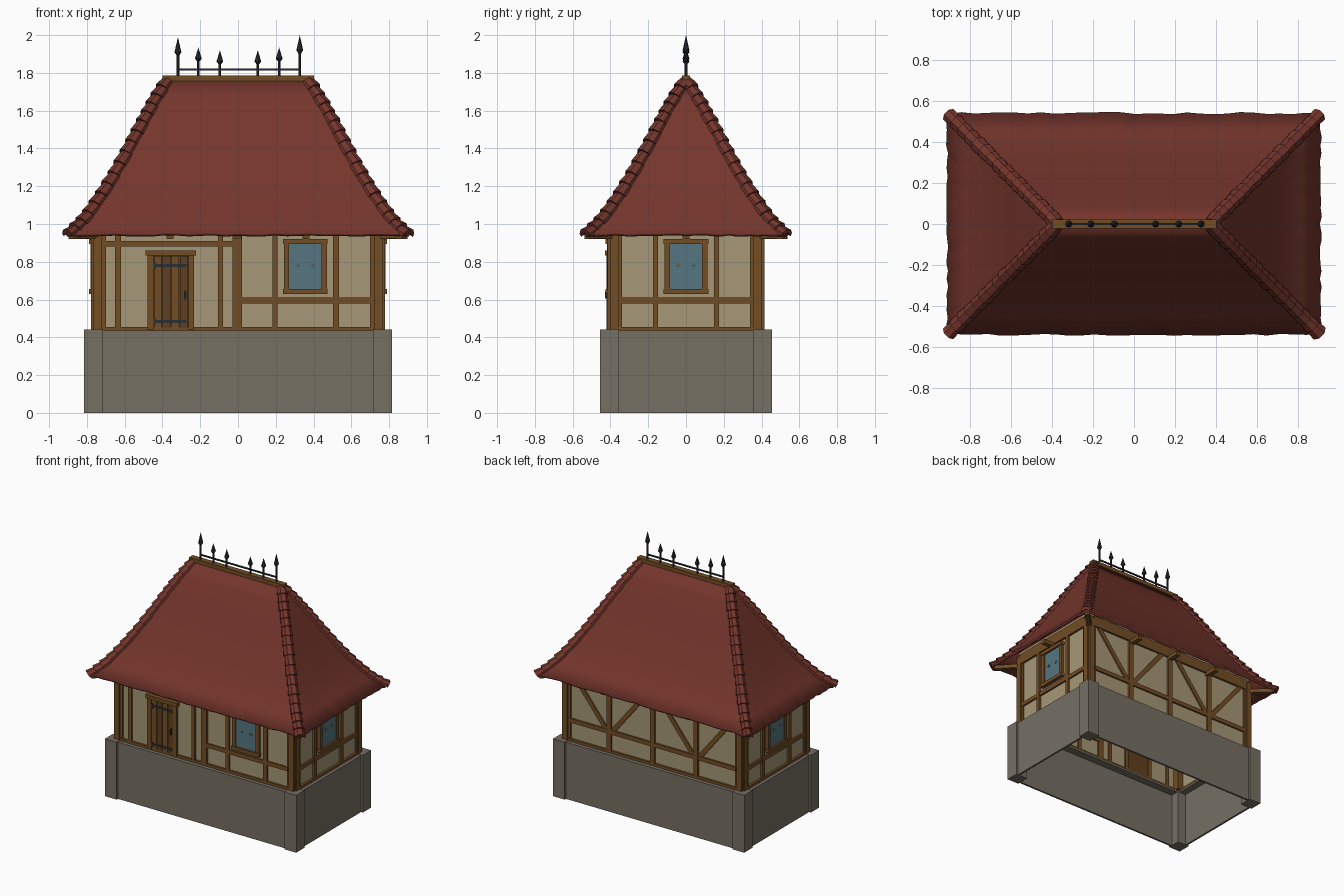
import bpy, bmesh, math, random
from mathutils import Vector, Matrix

if "Cube" in bpy.data.objects:
    bpy.data.objects.remove(bpy.data.objects["Cube"])

random.seed(4)


def mat(name, r, g, b):
    m = bpy.data.materials.new(name)
    m.diffuse_color = (r, g, b, 1)
    m.use_nodes = True
    m.node_tree.nodes["Principled BSDF"].inputs["Base Color"].default_value = m.diffuse_color
    return m


ROOF = mat("red roof tile", .175, .036, .025)
STONE = mat("grey stone", .18, .16, .127)
PLASTER = mat("cream plaster", .38, .31, .185)
WOOD = mat("timber brown", .17, .075, .018)
DOOR = mat("dark door wood", .115, .05, .014)
GLASS = mat("blue glass", .09, .18, .22)
IRON = mat("dark iron", .026, .028, .034)


def finish(name, bm, m):
    bmesh.ops.recalc_face_normals(bm, faces=bm.faces)
    me = bpy.data.meshes.new(name)
    bm.to_mesh(me)
    bm.free()
    me.materials.append(m)
    ob = bpy.data.objects.new(name, me)
    bpy.context.collection.objects.link(ob)
    return ob


def box(name, x0, x1, y0, y1, z0, z1, m):
    bm = bmesh.new()
    M = Matrix.Translation(((x0 + x1) / 2, (y0 + y1) / 2, (z0 + z1) / 2))
    bmesh.ops.create_cube(bm, size=1, matrix=M @ Matrix.Diagonal((x1 - x0, y1 - y0, z1 - z0, 1)))
    return finish(name, bm, m)


def strut(name, p, q, across, w, d, m):
    # beam from p to q; d is its size along the "across" axis
    p, q, a = Vector(p), Vector(q), Vector(across)
    x = (q - p).normalized()
    R = Matrix((x, a, x.cross(a))).transposed().to_4x4()
    bm = bmesh.new()
    bmesh.ops.create_cube(bm, size=1, matrix=Matrix.Translation((p + q) / 2) @ R
                          @ Matrix.Diagonal(((q - p).length, d, w, 1)))
    return finish(name, bm, m)


HALF = {"front": .412, "back": .412, "left": .775, "right": .775}


def part(name, side, u0, u1, z0, z1, m=WOOD, out=0.0, depth=.035):
    # block on one wall: u along the wall, out = how far it stands proud
    o = HALF[side] + out
    s = -1 if side in ("front", "left") else 1
    a, b = sorted((s * o, s * (o - depth)))
    if side in ("front", "back"):
        return box(name, u0, u1, a, b, z0, z1, m)
    return box(name, a, b, u0, u1, z0, z1, m)


def window(side, c):
    part("window_glass", side, c - .09, c + .09, .655, .9, GLASS, -.002, .03)
    for s in (-1, 1):
        part("window_jamb", side, c + s * .1 - .014, c + s * .1 + .014, .65, .9, WOOD, .006, .04)
        u = c + s * .04
        part("window_cross", side, u - .012, u + .012, .778, .782, WOOD, .001, .006)
        part("window_cross", side, u - .002, u + .002, .768, .792, WOOD, .001, .006)
    part("window_sill", side, c - .118, c + .118, .63, .657, WOOD, .013, .05)
    part("window_lintel", side, c - .118, c + .118, .893, .92, WOOD, .013, .05)


# stone base: thin walls, top ledge and corner blocks
for s in (-1, 1):
    box("base_long_wall", -.8, .8, *sorted((s * .425, s * .44)), 0, .435, STONE)
    box("base_short_wall", *sorted((s * .785, s * .8)), -.44, .44, 0, .435, STONE)
    box("base_long_ledge", -.8, .8, *sorted((s * .365, s * .44)), .42, .436, STONE)
    box("base_short_ledge", *sorted((s * .73, s * .8)), -.44, .44, .42, .436, STONE)
    for t in (-1, 1):
        box("base_corner", *sorted((s * .715, s * .815)), *sorted((t * .355, t * .455)), 0, .442, STONE)

# plaster walls, corner posts
for s in (-1, 1):
    box("plaster_long", -.757, .757, *sorted((s * .386, s * .396)), .43, 1.05, PLASTER)
    box("plaster_short", *sorted((s * .748, s * .758)), -.39, .39, .43, 1.05, PLASTER)
    for t in (-1, 1):
        box("corner_post", *sorted((s * .7, s * .768)), *sorted((t * .338, t * .405)), .436, 1.02, WOOD)
        box("corner_post_face", *sorted((s * .722, s * .765)), *sorted((t * .36, t * .416)), .436, 1.0, WOOD)
        box("corner_post_side", *sorted((s * .73, s * .777)), *sorted((t * .357, t * .4)), .436, 1.0, WOOD)

# sill and top beams
for side, h in (("front", .72), ("back", .72), ("left", .36), ("right", .36)):
    part("sill_beam", side, -h, h, .436, .456)
    part("top_beam", side, -h, h, .94, 1.02)

# front framing
for a, b in ((-.65, -.62), (-.106, -.08), (-.028, .02), (.183, .21), (.502, .535)):
    part("front_post", "front", a, b, .44, 1.0)
part("front_high_rail", "front", -.71, -.02, .88, .91, out=-.003)
part("front_mid_rail", "front", .01, .71, .58, .61, out=-.003)
window("front", .357)

# side framing
for side in ("left", "right"):
    for c in (-.162, .162):
        part("side_post", side, c - .014, c + .014, .44, 1.0)
    part("side_rail", side, -.35, .35, .58, .61, out=-.003)
    window(side, 0)

# back framing with V braces
for x in (-.37, 0, .37):
    part("back_post", "back", x - .018, x + .018, .44, 1.0)
part("back_rail", "back", -.71, .71, .58, .612, out=-.003)
for c in (-.37, .37):
    for s in (-1, 1):
        strut("back_brace", (c + s * .03, .392, .61), (c + s * .31, .392, .96), (0, 1, 0), .034, .03, WOOD)

# door
for a, b in ((-.48, -.448), (-.262, -.232)):
    part("door_jamb", "front", a, b, .44, .84, WOOD, .008, .045)
part("door_lintel", "front", -.49, -.222, .832, .86, WOOD, .016, .05)
part("door_back", "front", -.45, -.26, .445, .835, DOOR, -.008, .02)
for i in range(4):
    x = -.446 + i * .046
    part("door_plank", "front", x, x + .042, .447, .83, DOOR if i % 2 else WOOD, .001, .012)
for z in (.485, .78):
    part("door_hinge", "front", -.45, -.272, z - .008, z + .008, IRON, .006, .01)
    part("door_hinge_end", "front", -.452, -.435, z - .018, z + .018, IRON, .007, .01)
part("door_handle_plate", "front", -.287, -.272, .6, .648, IRON, .006, .008)
part("door_handle", "front", -.282, -.276, .605, .643, IRON, .018, .012)

# rafter ends under the eaves
for s in (-1, 1):
    for x in (-.36, 0, .36):
        box("rafter_end", x - .018, x + .018, *sorted((s * .38, s * .5)), .92, .95, WOOD)
    box("rafter_end_side", *sorted((s * .74, s * .86)), -.018, .018, .92, .95, WOOD)
    for t in (-1, 1):
        strut("corner_rafter", (s * .7, t * .34, .94), (s * .885, t * .525, .935),
              Vector((s, -t, 0)).normalized(), .028, .036, WOOD)

# roof: curved hip profile (distance from ridge, height)
PROF = [(.535, .95), (.45, 1.03), (.365, 1.15), (.285, 1.28), (.208, 1.42), (.14, 1.55), (.078, 1.66), (.01, 1.77)]
RIDGE = .37
bm = bmesh.new()
N = 28
for k in range(4):
    rows = []
    for j, (t, z) in enumerate(PROF):
        cs = [(-1, -1), (1, -1), (1, 1), (-1, 1)]
        a, b = [Vector((c[0] * (RIDGE + t), c[1] * t, z)) for c in (cs[k], cs[(k + 1) % 4])]
        out = Vector(((0, -1, 0), (1, 0, 0), (0, 1, 0), (-1, 0, 0))[k])
        row = []
        for i in range(N + 1):
            p = a.lerp(b, i / N)
            if j == 0 and 0 < i < N:   # uneven eave edge
                p += out * random.uniform(0, .01) + Vector((0, 0, random.uniform(-.004, .004)))
            row.append(bm.verts.new(p))
        rows.append(row)
    for r0, r1 in zip(rows, rows[1:]):
        for i in range(N):
            bm.faces.new((r0[i], r0[i + 1], r1[i + 1], r1[i]))
bmesh.ops.remove_doubles(bm, verts=bm.verts, dist=.0005)
roof = finish("roof", bm, ROOF)
sol = roof.modifiers.new("thickness", "SOLIDIFY")
sol.thickness = .018
sol.offset = -1
for f in roof.data.polygons:
    f.use_smooth = True
bpy.context.view_layer.objects.active = roof
roof.select_set(True)
bpy.ops.object.shade_smooth_by_angle(angle=math.radians(35))
roof.select_set(False)


# hip tiles stepping down each corner of the roof
def hip_point(u):
    f = u * (len(PROF) - 1)
    i = min(int(f), len(PROF) - 2)
    (t0, z0), (t1, z1) = PROF[i], PROF[i + 1]
    f -= i
    return t0 + (t1 - t0) * f, z0 + (z1 - z0) * f


SECT = [(-1, -.9), (-1, -.4), (-.45, .25), (.45, .25), (1, -.4), (1, -.9), (0, -.3)]
TILES = 17
for sx in (-1, 1):
    for sy in (-1, 1):
        bm = bmesh.new()
        for i in range(TILES):
            ends = []
            for u in (i / TILES, min(1, (i + 1.15) / TILES)):
                t, z = hip_point(u)
                ends.append(Vector((sx * (RIDGE + t), sy * t, z)))
            d = (ends[1] - ends[0]).normalized()
            side = Vector((sx, -sy, 0)).normalized()
            n = side.cross(d)
            if n.z < 0:
                n.negate()
            w = .035 * random.uniform(.93, 1.07)
            rings = []
            for p, lift, k in ((ends[0], .015, 1.08), (ends[1], .001, .88)):
                rings.append([bm.verts.new(p + side * a * w * k + n * (b * w * k + lift)) for a, b in SECT])
            m = len(SECT)
            for q in range(m):
                bm.faces.new((rings[0][q], rings[0][(q + 1) % m], rings[1][(q + 1) % m], rings[1][q]))
            bm.faces.new(rings[0][::-1])
            bm.faces.new(rings[1])
        finish("hip_tiles", bm, ROOF)

# ridge beam and iron cresting
box("ridge_beam", -.4, .403, -.022, .022, 1.756, 1.785, WOOD)
box("crest_rail", -.32, .328, -.005, .005, 1.813, 1.823, IRON)
for x, top in ((-.318, 1.99), (-.21, 1.935), (-.096, 1.92), (.105, 1.92), (.218, 1.935), (.327, 2.0)):
    bm = bmesh.new()
    k = .1 if top > 1.95 else .075
    for r0, r1, z0, z1 in ((.007, .007, 1.78, top - k + .005), (.006, .018, top - k, top - k * .8),
                           (.018, .0, top - k * .8, top)):
        bmesh.ops.create_cone(bm, cap_ends=True, segments=8, radius1=r0, radius2=r1, depth=z1 - z0,
                              matrix=Matrix.Translation((x, 0, (z0 + z1) / 2)))
    finish("crest_spike", bm, IRON)
